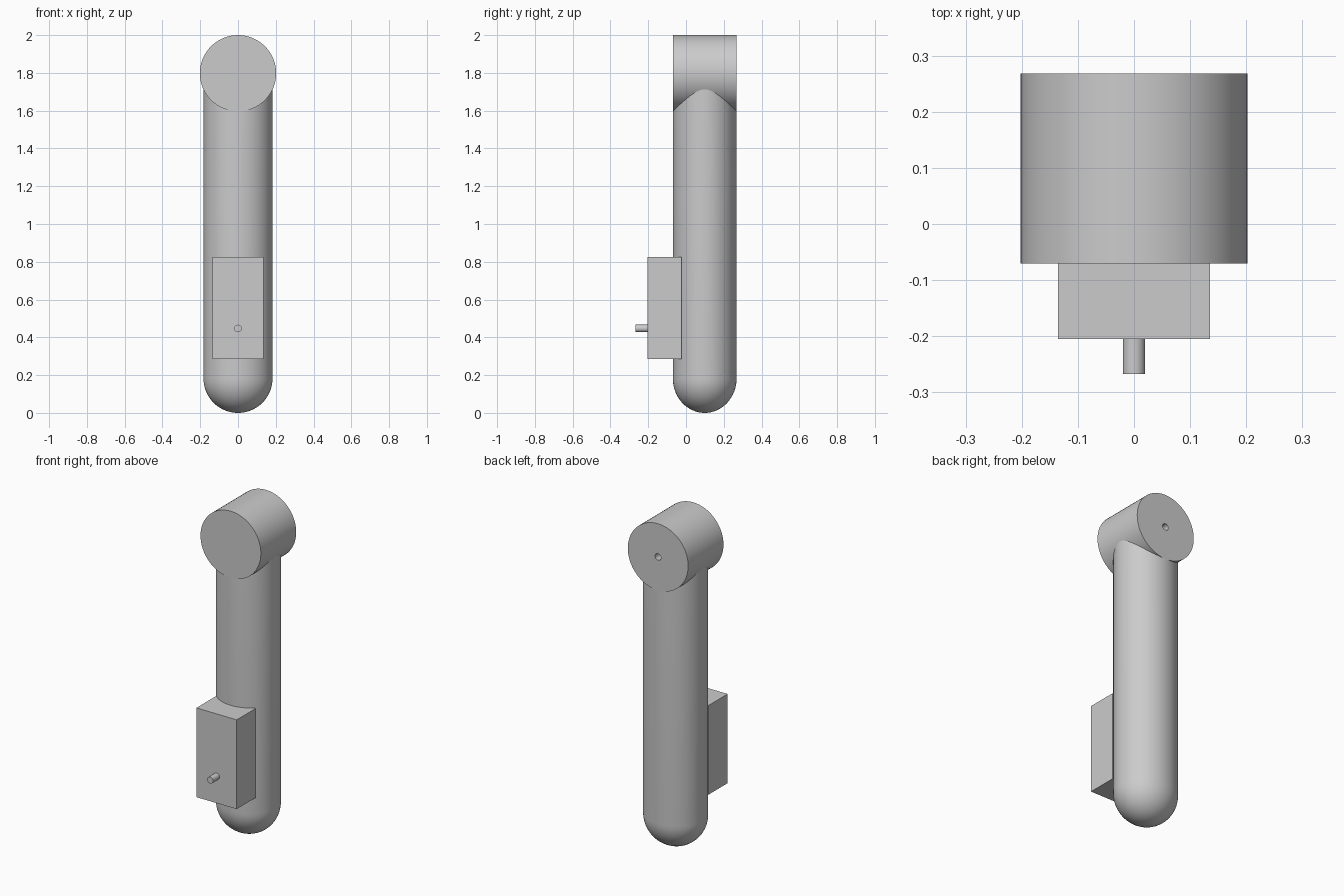
import bpy, bmesh, math
from mathutils import Matrix, Vector

cube = bpy.data.objects.get("Cube")
if cube:
    bpy.data.objects.remove(cube, do_unlink=True)

# Single grey material
grey = bpy.data.materials.new("plain grey")
grey.use_nodes = True
color = (0.6, 0.6, 0.6, 1)
grey.diffuse_color = color
grey.node_tree.nodes["Principled BSDF"].inputs["Base Color"].default_value = color

ALONG_Y = Matrix.Rotation(-math.pi / 2, 4, 'X')


def finish(name, bm, matrix, smooth):
    bmesh.ops.transform(bm, matrix=matrix, verts=bm.verts)
    bmesh.ops.recalc_face_normals(bm, faces=bm.faces)
    mesh = bpy.data.meshes.new(name)
    bm.to_mesh(mesh)
    bm.free()
    mesh.materials.append(grey)
    obj = bpy.data.objects.new(name, mesh)
    bpy.context.collection.objects.link(obj)
    if smooth:
        bpy.ops.object.select_all(action='DESELECT')
        obj.select_set(True)
        bpy.context.view_layer.objects.active = obj
        bpy.ops.object.shade_smooth_by_angle(angle=math.radians(30))
    return obj


def lathe(name, profile, matrix, steps=64):
    """Spin a (radius, height) profile around z, then place it."""
    bm = bmesh.new()
    verts = [bm.verts.new((r, 0, h)) for r, h in profile]
    edges = [bm.edges.new(pair) for pair in zip(verts, verts[1:])]
    bmesh.ops.spin(bm, geom=verts + edges, cent=(0, 0, 0), axis=(0, 0, 1),
                   angle=2 * math.pi, steps=steps, use_merge=True)
    bmesh.ops.remove_doubles(bm, verts=bm.verts, dist=1e-5)
    return finish(name, bm, matrix, True)


# Slightly oval upright body with a domed lower end
R, DEPTH, MID_Y = 0.183, 0.169, 0.099
arc = [i * math.pi / 32 for i in range(17)]
dome = [(R * math.sin(a), R - R * math.cos(a)) for a in arc]
lathe("body", dome + [(R, 1.78), (0, 1.78)],
      Matrix.Translation((0, MID_Y, 0)) @ Matrix.Diagonal((1, DEPTH / R, 1, 1)))

# Round head lying front to back, with a small blind hole in its back face
HEAD_R, LENGTH, HOLE_R = 0.202, 0.338, 0.02
lathe("head", [(0, 0), (HEAD_R, 0), (HEAD_R, LENGTH), (HOLE_R, LENGTH),
               (HOLE_R, LENGTH - 0.06), (0, LENGTH - 0.06)],
      Matrix.Translation((0, -0.07, 1.798)) @ ALONG_Y)

# Control box set into the front of the body
low, high = Vector((-0.135, -0.205, 0.285)), Vector((0.135, -0.024, 0.825))
bm = bmesh.new()
bmesh.ops.create_cube(bm, size=1)
finish("control_box", bm, Matrix.Translation((low + high) / 2)
       @ Matrix.Diagonal((*(high - low), 1)), False)

# Pin standing out from the box
lathe("pin", [(0, 0), (0.02, 0), (0.02, 0.08), (0, 0.08)],
      Matrix.Translation((0, -0.267, 0.447)) @ ALONG_Y, steps=32)
